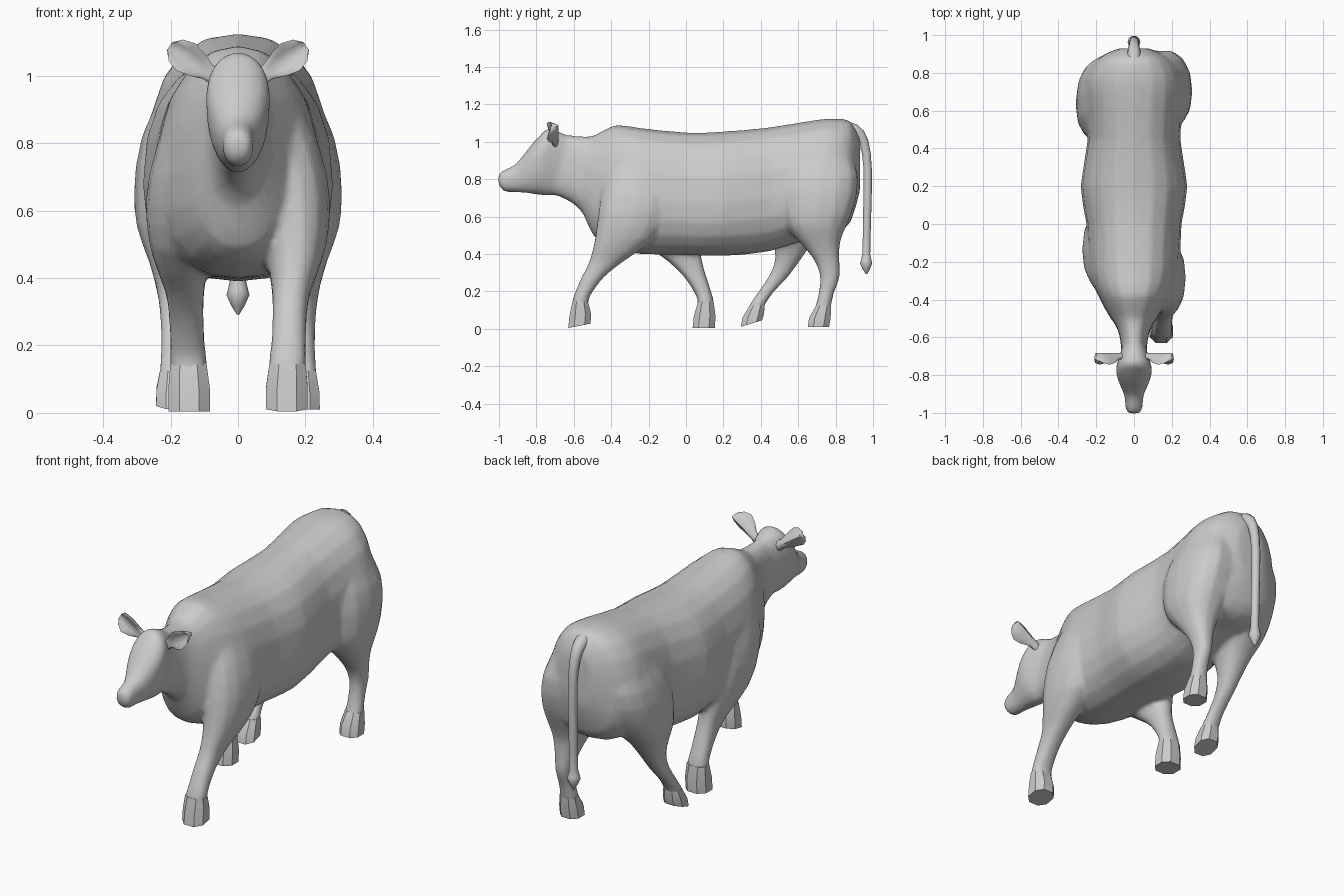
import bpy
from math import sin, cos, pi, copysign
from mathutils import Vector

if "Cube" in bpy.data.objects:
    bpy.data.objects.remove(bpy.data.objects["Cube"])


def refine(rows):
    """Insert a smooth (Catmull-Rom) row midway between each pair of rows."""
    out = []
    for i in range(len(rows) - 1):
        p, q = rows[max(i - 1, 0)], rows[min(i + 2, len(rows) - 1)]
        a, b = rows[i], rows[i + 1]
        out += [a, tuple((9*(s + t) - u - v)/16 for u, s, t, v in zip(p, a, b, q))]
    return out + [rows[-1]]


def loft(name, rings, angle=0.9):
    """Skin a list of equal-length rings and cap both ends."""
    n = len(rings[0])
    verts = [p for r in rings for p in r]
    faces = [tuple(range(n))[::-1]]
    for i in range(len(rings) - 1):
        for j in range(n):
            k = (j + 1) % n
            faces.append((i*n + j, i*n + k, (i+1)*n + k, (i+1)*n + j))
    faces.append(tuple((len(rings) - 1)*n + j for j in range(n)))
    me = bpy.data.meshes.new(name)
    me.from_pydata(verts, [], faces)
    ob = bpy.data.objects.new(name, me)
    bpy.context.collection.objects.link(ob)
    bpy.ops.object.select_all(action='DESELECT')
    ob.select_set(True)
    bpy.context.view_layer.objects.active = ob
    bpy.ops.object.mode_set(mode='EDIT')
    bpy.ops.mesh.select_all(action='SELECT')
    bpy.ops.mesh.normals_make_consistent(inside=False)
    bpy.ops.object.mode_set(mode='OBJECT')
    bpy.ops.object.shade_smooth_by_angle(angle=angle)
    return ob


def circle(n, e=1.0, turn=0.0):
    """Unit circle, squared off when e is below one."""
    soft = lambda v: copysign(abs(v)**e, v)
    return [(soft(cos(2*pi*i/n + turn)), soft(sin(2*pi*i/n + turn))) for i in range(n)]


def body_ring(y, top, bottom, w, lift, e):
    """Upright cross-section; lift moves the widest point up or down."""
    mid = (top + bottom)/2 + lift*(top - bottom)
    return [(w*c, y, mid + s*(top - mid if s > 0 else mid - bottom))
            for c, s in circle(20, e)]


flesh = []  # parts blended into one skin at the end

# Trunk and neck: y, top, bottom, half width
trunk = [
    (-0.70, 1.045, 0.715, 0.065), (-0.62, 1.035, 0.68, 0.072),
    (-0.55, 1.03, 0.615, 0.09), (-0.49, 1.035, 0.49, 0.13),
    (-0.38, 1.09, 0.43, 0.19), (-0.25, 1.075, 0.40, 0.238),
    (0.0, 1.05, 0.395, 0.252), (0.20, 1.055, 0.39, 0.283),
    (0.45, 1.078, 0.415, 0.245), (0.70, 1.118, 0.50, 0.265),
    (0.80, 1.125, 0.51, 0.25), (0.88, 1.11, 0.57, 0.19),
    (0.93, 1.02, 0.74, 0.08)]
flesh.append(loft("trunk", [body_ring(*s, -0.07, 0.85) for s in refine(trunk)]))

# Head from nose to poll
head = [
    (-1.003, 0.825, 0.775, 0.03), (-0.975, 0.85, 0.734, 0.046),
    (-0.91, 0.88, 0.730, 0.050), (-0.84, 0.968, 0.724, 0.080),
    (-0.78, 1.035, 0.715, 0.096), (-0.73, 1.073, 0.71, 0.087),
    (-0.63, 1.03, 0.72, 0.055)]
flesh.append(loft("head", [body_ring(*s, min(0.18, max(0, 1.5*(s[0] + 0.95))), 0.92)
                           for s in refine(head)]))


def legs(part, rows, right_slope, left_slope):
    """Walking pair: shared thickness, own stride. Slopes lift the sole's rear."""
    for name, sx, col, slope in (("right", 1, 4, right_slope),
                                 ("left", -1, 5, left_slope)):
        def ring(r, n, grow, turn=0.0):
            z, ry, x, rx = r[:4]
            tilt = slope*max(0, 1 - z/0.13)
            return [(sx*x + grow*rx*c, r[col] + grow*ry*s, z + tilt*(1 + s)/2)
                    for c, s in circle(n, 0.85, turn)]
        # Faceted hoof, then the leg rising out of it
        loft(part + "_hoof_" + name, [ring(r, 8, 1.03, pi/8) for r in rows[:3]], 0.6)
        skin = refine(rows)[2:]
        flesh.append(loft(part + "_" + name,
                          [ring(skin[0], 14, 0.75)] + [ring(r, 14, 1.02) for r in skin[2:]]))


# Sole to hip: z, half depth, x, half width, y of right leg, y of left leg
legs("front_leg", [
    (0.004, 0.062, 0.145, 0.064, -0.57, 0.095),
    (0.07, 0.060, 0.145, 0.064, -0.565, 0.10),
    (0.145, 0.043, 0.147, 0.056, -0.566, 0.106),
    (0.20, 0.046, 0.15, 0.052, -0.544, 0.088),
    (0.28, 0.060, 0.153, 0.051, -0.496, 0.048),
    (0.36, 0.090, 0.158, 0.057, -0.426, -0.004),
    (0.48, 0.155, 0.17, 0.087, -0.33, -0.09),
    (0.63, 0.185, 0.16, 0.112, -0.28, -0.14),
    (0.80, 0.180, 0.13, 0.107, -0.255, -0.19),
    (1.0, 0.110, 0.07, 0.08, -0.25, -0.23)], 0.025, 0.0)
legs("hind_leg", [
    (0.01, 0.059, 0.187, 0.058, 0.708, 0.35),
    (0.06, 0.060, 0.187, 0.057, 0.716, 0.36),
    (0.125, 0.041, 0.187, 0.046, 0.735, 0.38),
    (0.20, 0.041, 0.188, 0.040, 0.752, 0.43),
    (0.28, 0.052, 0.188, 0.042, 0.77, 0.495),
    (0.37, 0.067, 0.185, 0.057, 0.752, 0.545),
    (0.46, 0.105, 0.18, 0.087, 0.717, 0.572),
    (0.55, 0.160, 0.174, 0.124, 0.695, 0.605),
    (0.66, 0.195, 0.168, 0.138, 0.703, 0.64),
    (0.82, 0.203, 0.152, 0.131, 0.715, 0.68),
    (1.04, 0.110, 0.10, 0.085, 0.74, 0.73)], 0.0, 0.04)

# Blend trunk, head and legs into a single smooth skin
bpy.ops.object.select_all(action='DESELECT')
for ob in flesh:
    ob.select_set(True)
body = flesh[0]
bpy.context.view_layer.objects.active = body
bpy.ops.object.join()
body.name = "body"
remesh = body.modifiers.new("fuse", 'REMESH')
remesh.mode, remesh.voxel_size = 'VOXEL', 0.012
relax = body.modifiers.new("relax", 'SMOOTH')
relax.factor, relax.iterations = 0.5, 8
body.modifiers.new("simplify", 'DECIMATE').ratio = 0.15
for m in list(body.modifiers):
    bpy.ops.object.modifier_apply(modifier=m.name)
bpy.ops.object.shade_smooth()

# Tail with pointed tuft: y, z, radius
path = [(0.83, 1.075, 0.04), (0.90, 1.062, 0.036), (0.95, 1.0, 0.027),
        (0.972, 0.85, 0.023), (0.968, 0.60, 0.023), (0.964, 0.40, 0.022),
        (0.963, 0.35, 0.034), (0.965, 0.292, 0.004)]
path = refine(path)
rings = []
for i, (y, z, r) in enumerate(path):
    a, b = path[max(i - 1, 0)], path[min(i + 1, len(path) - 1)]
    t = Vector((0, b[0] - a[0], b[1] - a[1])).normalized()
    side = Vector((0, -t.z, t.y))
    rings.append([Vector((r*c, y, z)) + side*r*s for c, s in circle(10)])
loft("tail", rings)

# Cupped ears: distance along ear, half width, cup depth
ear = [(0.0, 0.025, 0.0), (0.035, 0.025, 0.01), (0.075, 0.04, 0.035),
       (0.115, 0.049, 0.045), (0.15, 0.038, 0.035), (0.172, 0.014, 0.02)]
for sx, name in ((1, "right"), (-1, "left")):
    loft("ear_" + name, [[(sx*(0.06 + 0.83*d - 0.56*w*c),
                           -0.70 + 0.017*s - cup*c*c,
                           0.992 + 0.56*d + 0.83*w*c) for c, s in circle(12)]
                         for d, w, cup in ear])
